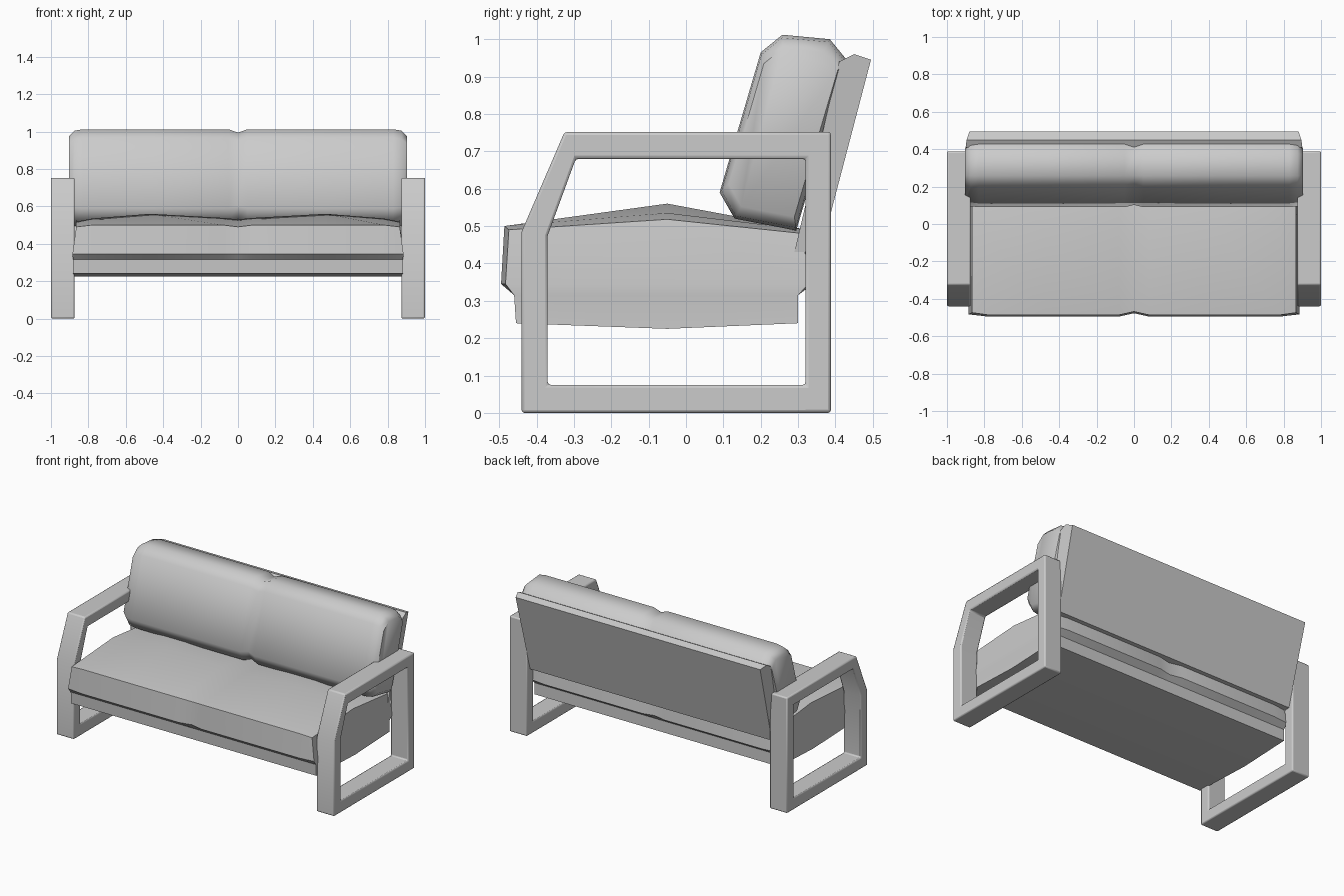
import bpy, bmesh

if "Cube" in bpy.data.objects:
    bpy.data.objects.remove(bpy.data.objects["Cube"])


def finish(name, bm, angle=35):
    bmesh.ops.recalc_face_normals(bm, faces=bm.faces)
    mesh = bpy.data.meshes.new(name)
    bm.to_mesh(mesh)
    bm.free()
    ob = bpy.data.objects.new(name, mesh)
    bpy.context.collection.objects.link(ob)
    bpy.ops.object.select_all(action='DESELECT')
    bpy.context.view_layer.objects.active = ob
    ob.select_set(True)
    bpy.ops.object.shade_smooth_by_angle(angle=angle * 3.14159 / 180)
    return ob


def loft(name, half, caps, angle=35):
    """Join cross-sections (lists of x, y, z), mirrored from the x >= 0 half."""
    left = [[(-x, y, z) for x, y, z in s] for s in reversed(half) if s[0][0] > 0]
    bm = bmesh.new()
    rings = [[bm.verts.new(p) for p in s] for s in left + half]
    n = len(rings[0])
    for a, b in zip(rings, rings[1:]):
        for i in range(n):
            j = (i + 1) % n
            bm.faces.new((a[i], a[j], b[j], b[i]))
    for ring in (rings[0], rings[-1]):
        for cap in caps:
            bm.faces.new([ring[i] for i in cap])
    return finish(name, bm, angle)


# Arm frames: outer and inner outlines joined into a closed loop
OUTER = [(-.44, 0), (.388, 0), (.388, .752), (-.325, .752), (-.44, .485)]
INNER = [(-.37, .075), (.32, .075), (.32, .68), (-.295, .68), (-.37, .475)]
for side, label in ((1, "right"), (-1, "left")):
    bm = bmesh.new()
    rings = [[bm.verts.new((side * x, y, z)) for y, z in outline]
             for outline, x in ((OUTER, .873), (OUTER, 1), (INNER, 1), (INNER, .873))]
    for k in range(4):
        a, b = rings[k], rings[(k + 1) % 4]
        for i in range(5):
            j = (i + 1) % 5
            bm.faces.new((a[i], a[j], b[j], b[i]))
    arm = finish(label + "_arm_frame", bm)
    bev = arm.modifiers.new("soft_edges", 'BEVEL')
    bev.width = .008
    bev.segments = 2


# Seat: domed pair of cushions over a shallow base, pinched at the middle seam
def seat_section(x, crown, pull=0, edge=.5, flare=(0, 0, 0)):
    low, mid, top = (x + f for f in flare)
    return [(low, -.455, .24), (low, -.05, .225), (low, .30, .24),
            (low, .30, .315), (mid, .34 - pull, .345), (top, .325 - pull, edge - .01),
            (top, -.05, crown), (top, -.486 + pull, edge),
            (mid, -.495 + pull, .345), (low, -.46, .315)]


loft("seat",
     [seat_section(0, .53, .018, .49), seat_section(.08, .538),
      seat_section(.47, .56), seat_section(.78, .535),
      seat_section(.86, .518, .012, .49, (.022, .025, .005))],
     [(0, 1, 2, 3, 9), (9, 3, 4, 8), (8, 4, 5, 6, 7)])

# Back cushion: leaning block with chamfered ends and a pinched seam
BACK = [(.09, .59), (.20, .965), (.258, 1.012), (.385, 1.0),
        (.43, .945), (.295, .488), (.13, .52)]


def back_section(x, s):
    return [(x, .26 + (y - .26) * s, .75 + (z - .75) * s) for y, z in BACK]


loft("back_cushion",
     [back_section(0, .93), back_section(.05, 1), back_section(.45, 1),
      back_section(.83, 1), back_section(.875, .97), back_section(.903, .86)],
     [range(7)], 50)

# Back board: sloping panel, slightly narrower towards the bottom
BOARD = [(.495, .945, .88), (.45, .96, .895), (.41, .94, .90),
         (.29, .43, .875), (.36, .43, .87)]
loft("back_board", [[(w, y, z) for y, z, w in BOARD]], [range(5)])
